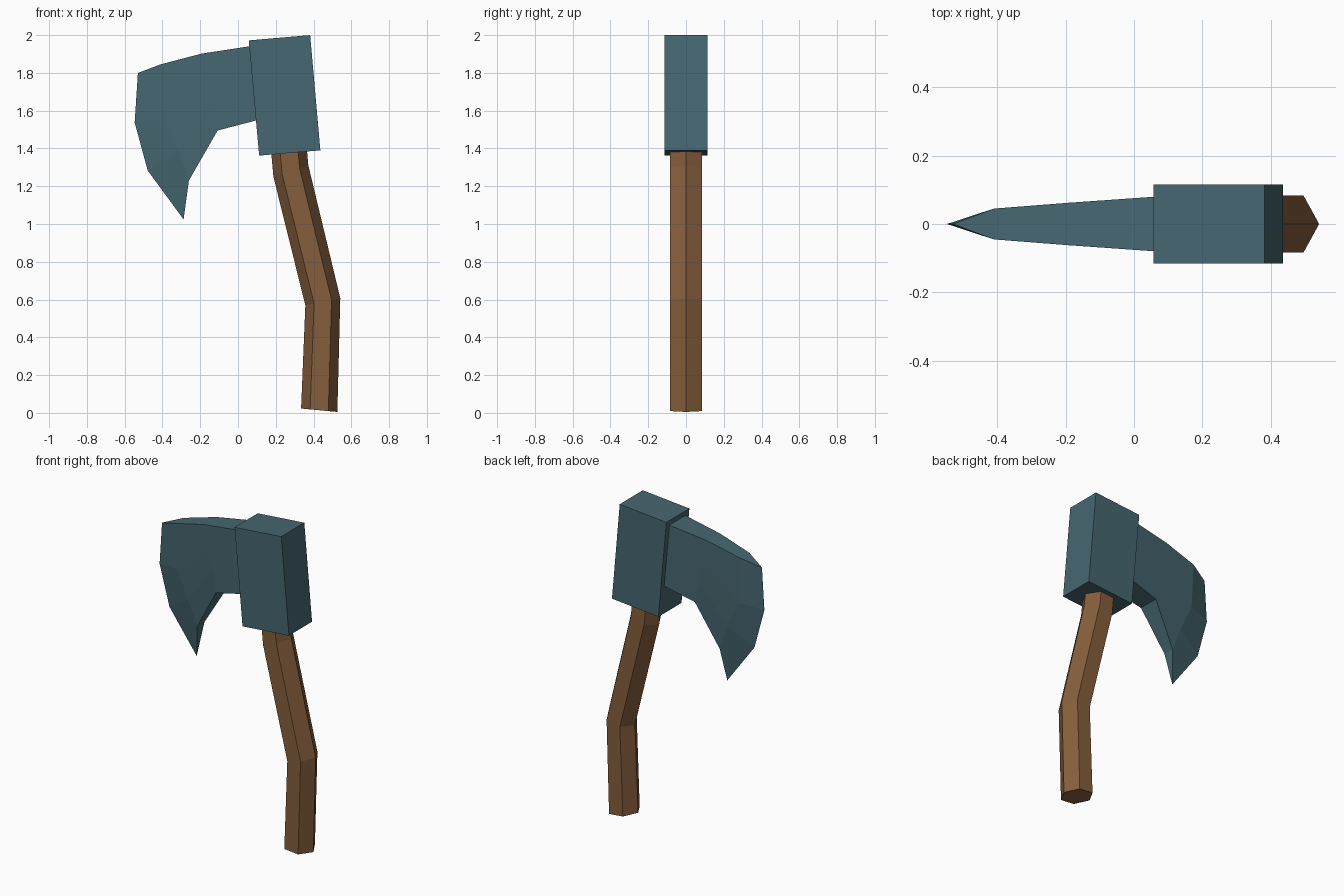
import bpy, bmesh, math
from mathutils import Vector

if "Cube" in bpy.data.objects:
    bpy.data.objects.remove(bpy.data.objects["Cube"])


def material(name, color):
    m = bpy.data.materials.new(name)
    m.diffuse_color = (*color, 1)
    m.use_nodes = True
    m.node_tree.nodes["Principled BSDF"].inputs["Base Color"].default_value = m.diffuse_color
    return m


def finish(bm, name, mat):
    bmesh.ops.remove_doubles(bm, verts=bm.verts, dist=1e-4)
    bmesh.ops.recalc_face_normals(bm, faces=bm.faces)
    mesh = bpy.data.meshes.new(name)
    bm.to_mesh(mesh)
    bm.free()
    mesh.materials.append(mat)
    ob = bpy.data.objects.new(name, mesh)
    bpy.context.collection.objects.link(ob)
    return ob


def loft(name, rings, mat):
    bm = bmesh.new()
    vs = [[bm.verts.new(p) for p in r] for r in rings]
    n = len(vs[0])
    for a, b in zip(vs, vs[1:]):
        for i in range(n):
            j = (i + 1) % n
            bm.faces.new((a[i], a[j], b[j], b[i]))
    bm.faces.new(vs[0])
    bm.faces.new(vs[-1])
    return finish(bm, name, mat)


steel = material("steel", (0.062, 0.135, 0.165))
wood = material("wood", (0.235, 0.112, 0.045))

# Handle: hexagonal section swept along a bent path (centre x, z, half-width vector x, z)
path = [(0.43, 0.014, 0.096, -0.009), (0.449, 0.588, 0.0925, 0.019),
        (0.28, 1.28, 0.0925, 0.03), (0.255, 1.55, 0.094, 0.009)]
rings = []
for x, z, dx, dz in path:
    ring = []
    for k in range(6):
        c, s = math.cos(k * math.pi / 3), math.sin(k * math.pi / 3)
        ring.append((x + dx * c, 0.097 * s, z + dz * c))
    rings.append(ring)
loft("handle", rings, wood)

# Socket block around the handle top
outline = [(0.057, 1.972), (0.382, 2.0), (0.436, 1.39), (0.112, 1.362)]
loft("head_block", [[(x, y, z) for x, z in outline] for y in (-0.115, 0.115)], steel)

# Blade: columns run from the block to the cutting edge, each top to bottom (x, half thickness, z)
root = [(0.12, 0.084, 1.95), (0.15, 0.086, 1.562)]
middle = [(-0.193, 0.062, 1.902), (-0.108, 0.066, 1.495)]
columns = [[Vector(a).lerp(Vector(b), t / 3) for t in range(4)] for a, b in (root, middle)]
columns.append([(-0.41, 0.045, 1.845), (-0.395, 0.045, 1.56),
                (-0.315, 0.045, 1.39), (-0.26, 0.036, 1.23)])
columns.append([(-0.53, 0, 1.80), (-0.547, 0, 1.537),
                (-0.478, 0, 1.283), (-0.288, 0, 1.024)])
bm = bmesh.new()
sides = [[[bm.verts.new((p[0], s * p[1], p[2])) for p in col] for col in columns]
         for s in (-1, 1)]
for g in sides:
    for a, b in zip(g, g[1:]):
        for i in range(3):
            bm.faces.new((a[i], a[i + 1], b[i + 1], b[i]))
f, k = sides
for row in (0, 3):
    for c in range(3):
        bm.faces.new((f[c][row], f[c + 1][row], k[c + 1][row], k[c][row]))
for i in range(3):
    bm.faces.new((f[0][i], f[0][i + 1], k[0][i + 1], k[0][i]))
finish(bm, "blade", steel)
